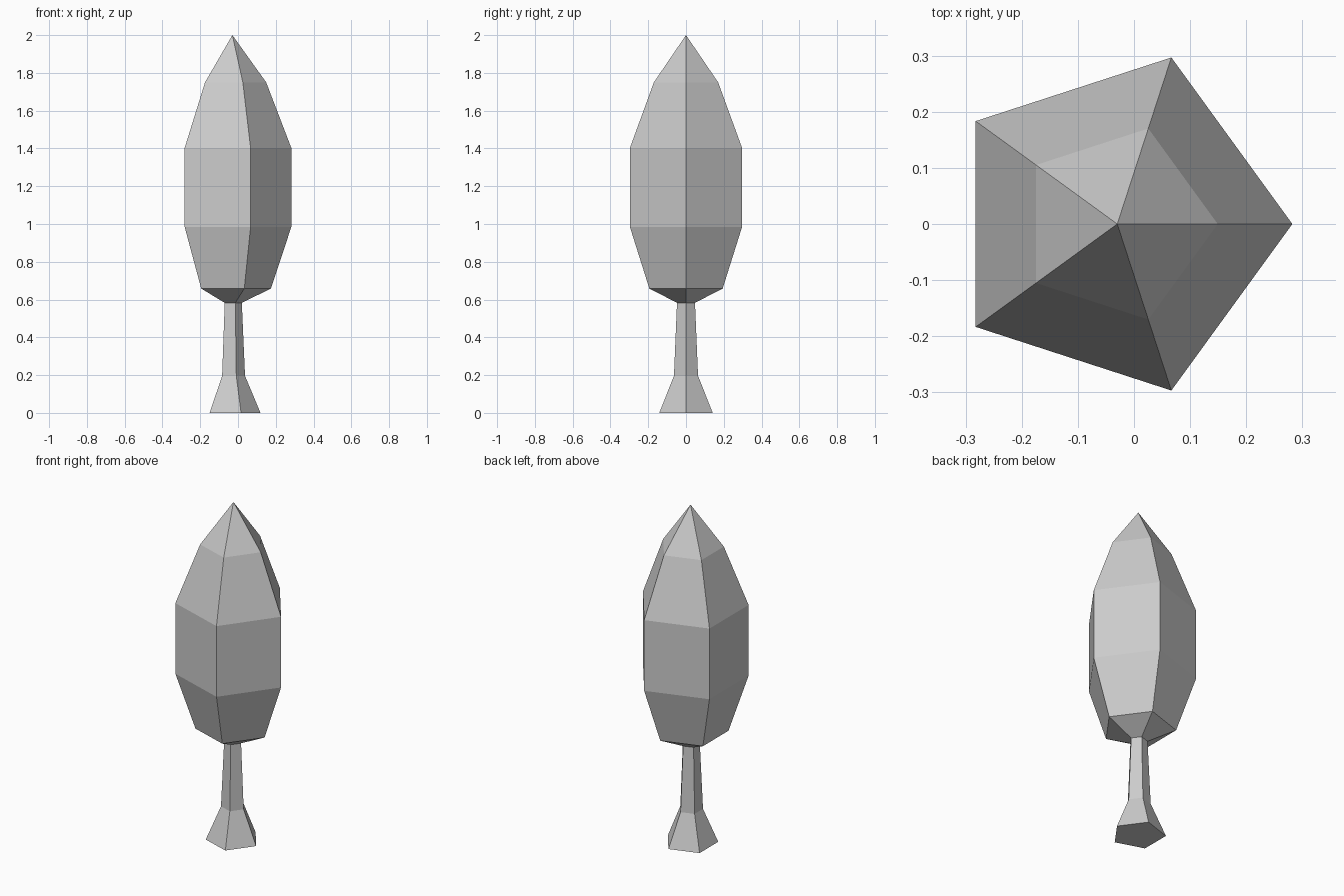
import bpy, bmesh
from math import cos, sin, tau

if "Cube" in bpy.data.objects:
    bpy.data.objects.remove(bpy.data.objects["Cube"])

SIDES = 5
AXIS_X = -0.0298  # pentagon axis, so that the bounds are centred on x = 0


def lathe(name, profile, cap_bottom=False, tip=None):
    """Loft pentagonal rings given as (radius, height), with optional cap and tip."""
    bm = bmesh.new()
    rings = [[bm.verts.new((AXIS_X + r * cos(tau * i / SIDES), r * sin(tau * i / SIDES), z))
              for i in range(SIDES)] for r, z in profile]
    for low, high in zip(rings, rings[1:]):
        for i in range(SIDES):
            j = (i + 1) % SIDES
            bm.faces.new((low[i], low[j], high[j], high[i]))
    if cap_bottom:
        bm.faces.new(rings[0][::-1])
    if tip is not None:
        top = bm.verts.new((AXIS_X, 0, tip))
        for i in range(SIDES):
            bm.faces.new((rings[-1][i], rings[-1][(i + 1) % SIDES], top))
    mesh = bpy.data.meshes.new(name)
    bm.to_mesh(mesh)
    bm.free()
    obj = bpy.data.objects.new(name, mesh)
    bpy.context.collection.objects.link(obj)
    return obj


# Trunk with flared foot, open where it meets the foliage
lathe("trunk", [(0.149, 0), (0.067, 0.196), (0.05, 0.583)], cap_bottom=True)

# Foliage crown rising to a point
lathe("foliage", [(0.05, 0.583), (0.204, 0.658), (0.312, 0.984),
                  (0.312, 1.403), (0.179, 1.75)], tip=2.0)
